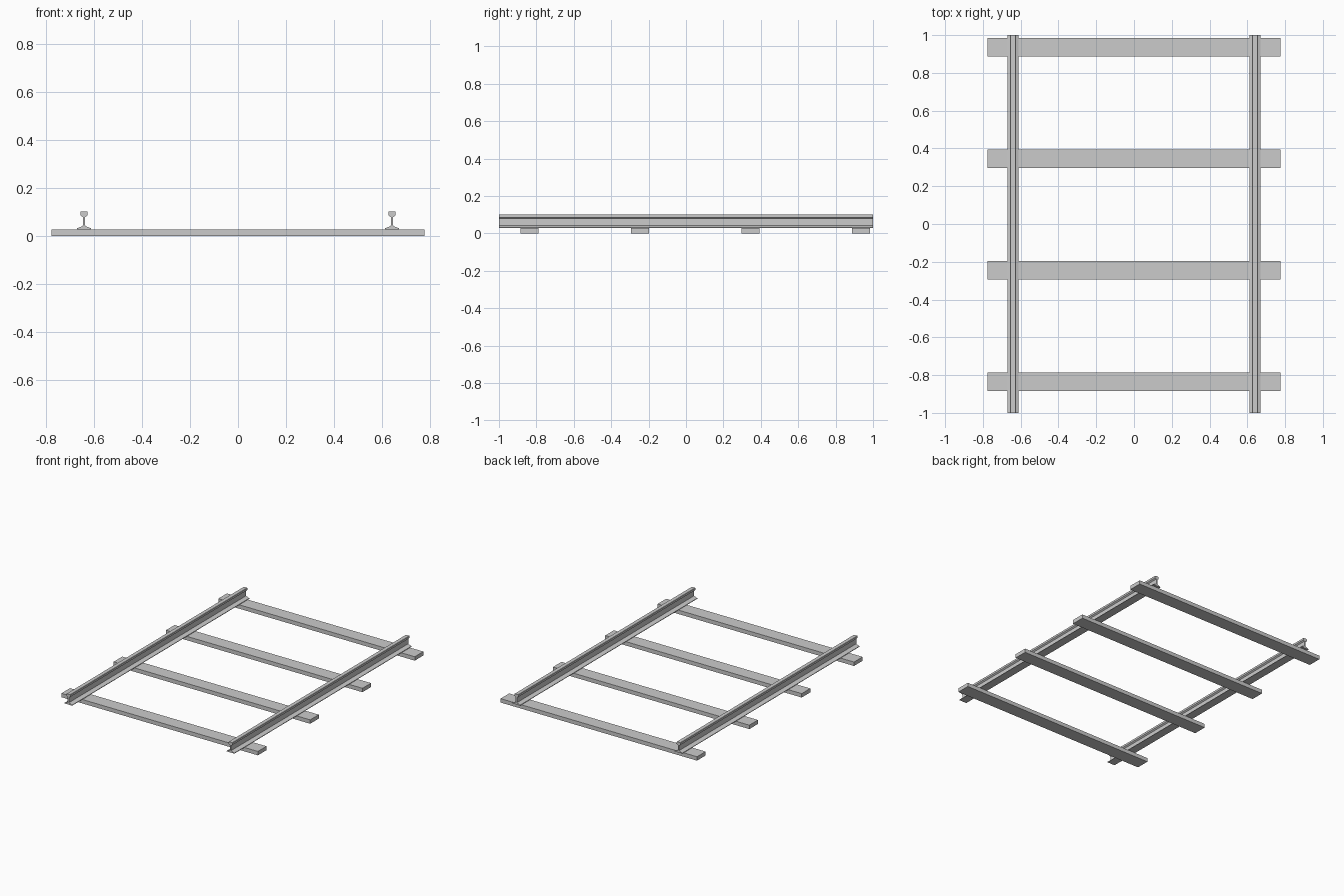
import bpy, bmesh

if "Cube" in bpy.data.objects:
    bpy.data.objects.remove(bpy.data.objects["Cube"])

SLEEPER_H = 0.028
RAIL_X = 0.641


def make_object(name, bm):
    bmesh.ops.recalc_face_normals(bm, faces=bm.faces)
    mesh = bpy.data.meshes.new(name)
    bm.to_mesh(mesh)
    bm.free()
    obj = bpy.data.objects.new(name, mesh)
    bpy.context.collection.objects.link(obj)
    return obj


def sleeper(name, y):
    bm = bmesh.new()
    bmesh.ops.create_cube(bm, size=1)
    bmesh.ops.scale(bm, vec=(1.553, 0.097, SLEEPER_H), verts=bm.verts)
    obj = make_object(name, bm)
    obj.location = (0, y, SLEEPER_H / 2)


def rail(name, x):
    # Right half of the rail section: foot, web, head (x, z)
    half = [(0.030, 0.028), (0.030, 0.032), (0.012, 0.039), (0.005, 0.043),
            (0.005, 0.079), (0.015, 0.086), (0.015, 0.100), (0.013, 0.102)]
    section = half + [(-px, pz) for px, pz in reversed(half)]
    bm = bmesh.new()
    face = bm.faces.new([bm.verts.new((px, -1, pz)) for px, pz in section])
    ext = bmesh.ops.extrude_face_region(bm, geom=[face], use_keep_orig=True)
    moved = [g for g in ext["geom"] if isinstance(g, bmesh.types.BMVert)]
    bmesh.ops.translate(bm, vec=(0, 2, 0), verts=moved)
    make_object(name, bm).location.x = x


# Four evenly spaced cross ties
for i in range(4):
    sleeper(f"sleeper_{i + 1}", -0.836 + i * 0.5905)

# Two running rails
rail("rail_left", -RAIL_X)
rail("rail_right", RAIL_X)
